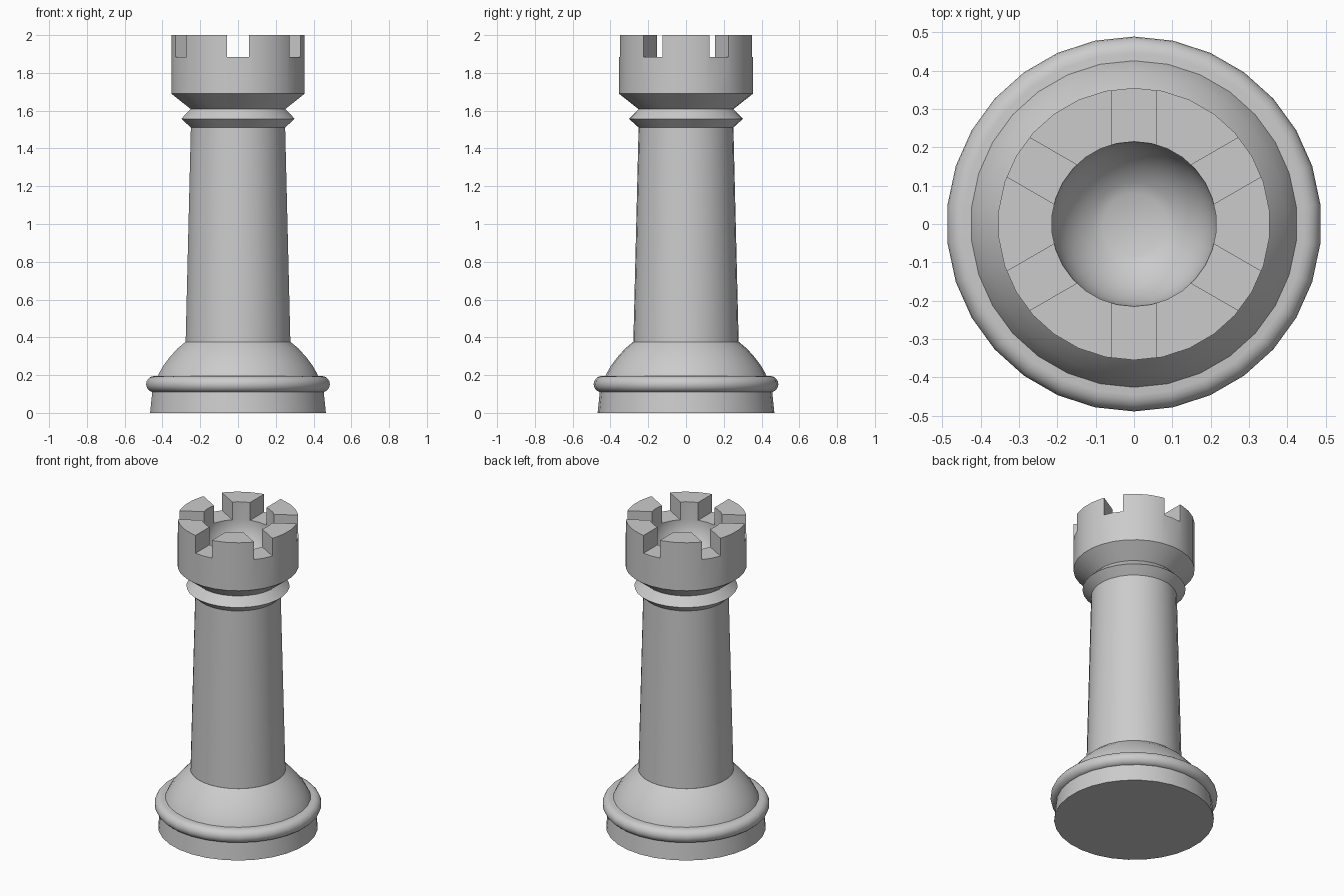
import bpy
import bmesh
from math import sin, cos, pi, radians

SEGMENTS = 30

cube = bpy.data.objects.get("Cube")
if cube:
    bpy.data.objects.remove(cube, do_unlink=True)

# One plain grey for the whole piece
grey = bpy.data.materials.new("light_grey")
grey.use_nodes = True
grey.diffuse_color = (0.6, 0.6, 0.6, 1)
grey.node_tree.nodes["Principled BSDF"].inputs["Base Color"].default_value = grey.diffuse_color


def add_object(name, bm):
    mesh = bpy.data.meshes.new(name)
    bmesh.ops.recalc_face_normals(bm, faces=bm.faces)
    bm.to_mesh(mesh)
    bm.free()
    mesh.materials.append(grey)
    obj = bpy.data.objects.new(name, mesh)
    bpy.context.collection.objects.link(obj)
    return obj


def select_only(obj):
    bpy.ops.object.select_all(action="DESELECT")
    obj.select_set(True)
    bpy.context.view_layer.objects.active = obj


def smooth(obj, angle=35):
    select_only(obj)
    bpy.ops.object.shade_smooth_by_angle(angle=radians(angle))


def lathe(name, profile):
    """Turn (radius, height) points about z and cap both ends."""
    bm = bmesh.new()
    rings = []
    for r, z in profile:
        angles = [pi / 2 + 2 * pi * i / SEGMENTS for i in range(SEGMENTS)]
        rings.append([bm.verts.new((r * cos(a), r * sin(a), z)) for a in angles])
    for low, high in zip(rings, rings[1:]):
        for i in range(SEGMENTS):
            j = (i + 1) % SEGMENTS
            bm.faces.new((low[i], low[j], high[j], high[i]))
    bm.faces.new(rings[0])
    bm.faces.new(rings[-1])
    return add_object(name, bm)


def arc(radius, height, size, start, end, steps):
    """Points of a circular arc in the (radius, height) plane, in degrees."""
    angles = [radians(start + (end - start) * i / steps) for i in range(steps + 1)]
    return [(radius + size * cos(a), height + size * sin(a)) for a in angles]


# Foot, rounded rim, domed shoulder, tapered shaft and collar
smooth(lathe("foot", [(0.468, 0), (0.455, 0.125)]))
smooth(lathe("rim", arc(0.446, 0.152, 0.043, -90, 90, 10)))
smooth(lathe("shoulder", [(0.43, 0.185), (0.42, 0.21), (0.397, 0.25), (0.363, 0.295),
                          (0.323, 0.34), (0.28, 0.376)]))
smooth(lathe("shaft", [(0.279, 0.37), (0.251, 1.512)]))
smooth(lathe("collar", [(0.25, 1.51), (0.302, 1.557), (0.25, 1.61)]))

# Crown with a rounded bowl in its top
floor_z = 1.885
bowl = arc(0, floor_z, 0.215, 0, -68, 8)
crown = lathe("crown", [(0.25, 1.607), (0.355, 1.69), (0.355, 2), (0.215, 2)] + bowl)

# Three crossing slots leave six battlements
for k in range(3):
    bm = bmesh.new()
    bmesh.ops.create_cube(bm, size=1)
    bmesh.ops.scale(bm, verts=bm.verts, vec=(0.118, 1, 0.3))
    slot = add_object("slot_cutter", bm)
    slot.location.z = floor_z + 0.15
    slot.rotation_euler.z = k * pi / 3
    slot.hide_render = True
    bpy.context.view_layer.update()
    cut = crown.modifiers.new("slot", "BOOLEAN")
    cut.operation = "DIFFERENCE"
    cut.solver = "EXACT"
    cut.object = slot
    select_only(crown)
    bpy.ops.object.modifier_apply(modifier=cut.name)
    bpy.data.objects.remove(slot, do_unlink=True)
smooth(crown)
